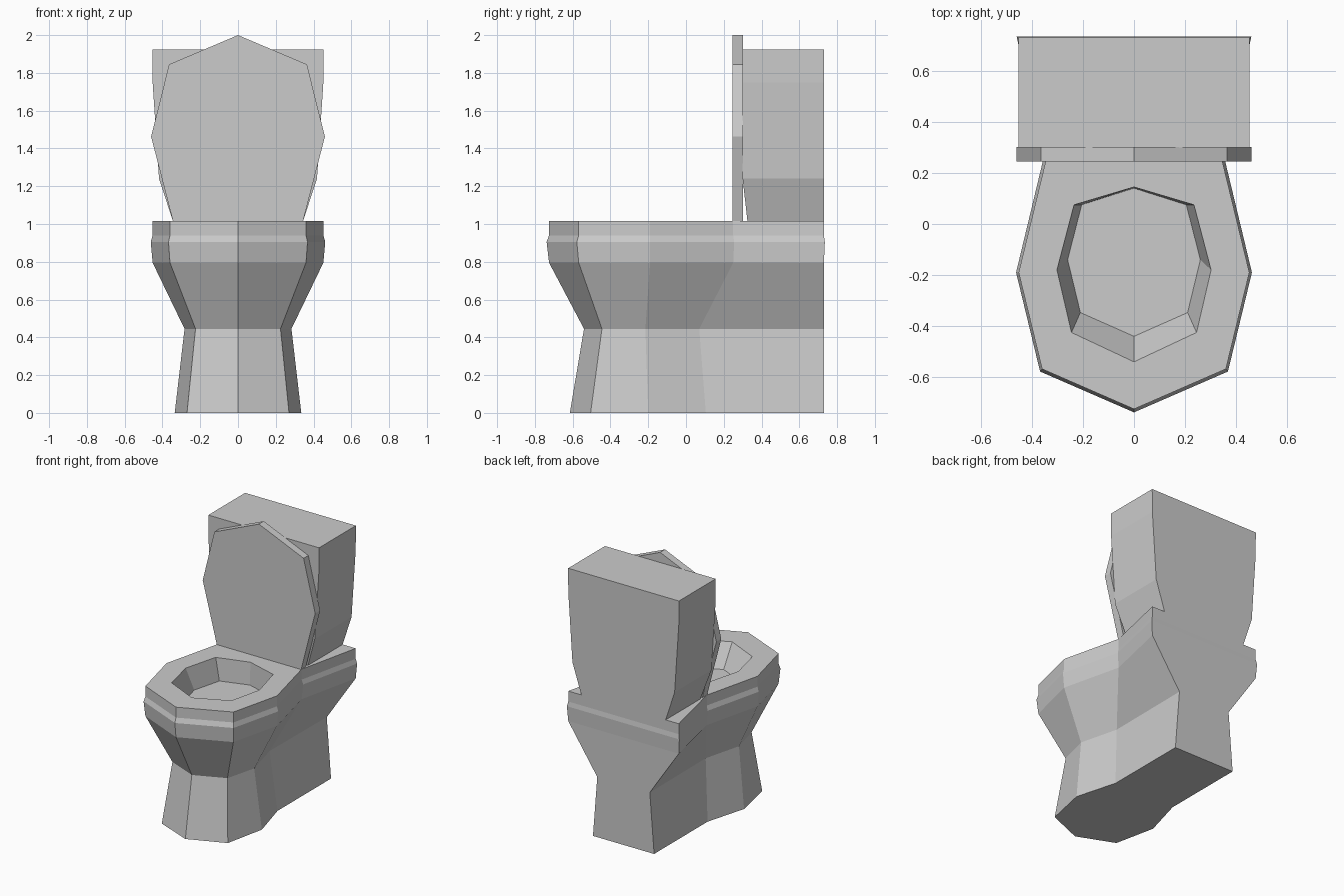
import bpy, bmesh

if "Cube" in bpy.data.objects:
    bpy.data.objects.remove(bpy.data.objects["Cube"])


def full_loop(half, z):
    """Mirror a half outline [(x, y)...] (front to back) into a closed ring."""
    right = [(x, y, z) for x, y in half]
    left = [(-x, y, z) for x, y in reversed(half) if x > 0]
    return right + left


def skin(bm, rings):
    """Bridge consecutive rings with quads and return the vertex rings."""
    vs = [[bm.verts.new(p) for p in r] for r in rings]
    for a, b in zip(vs, vs[1:]):
        for i in range(len(a)):
            j = (i + 1) % len(a)
            bm.faces.new((a[i], a[j], b[j], b[i]))
    return vs


def finish(bm, name):
    bmesh.ops.recalc_face_normals(bm, faces=bm.faces)
    me = bpy.data.meshes.new(name)
    bm.to_mesh(me)
    bm.free()
    ob = bpy.data.objects.new(name, me)
    bpy.context.collection.objects.link(ob)
    return ob


def solid(name, rings):
    bm = bmesh.new()
    vs = skin(bm, rings)
    bm.faces.new(vs[0])
    bm.faces.new(vs[-1])
    return finish(bm, name)


# Bowl and pedestal: half outlines from front tip to back corner
foot = [(0, -.615), (.27, -.505), (.335, -.2), (.25, .105), (.25, .73)]
neck = [(0, -.54), (.225, -.445), (.283, -.215), (.21, .07), (.215, .73)]
rim = [(0, -.725), (.36, -.568), (.452, -.19), (.345, .25), (.452, .73)]
bulge = [(0, -.738), (.368, -.578), (.462, -.19), (.355, .255), (.46, .735)]
hole_top = [(0, -.54), (.245, -.425), (.302, -.18), (.235, .075), (0, .145)]
hole_low = [(0, -.44), (.21, -.347), (.26, -.14), (.205, .075), (0, .14)]

bm = bmesh.new()
outer = skin(bm, [full_loop(h, z) for h, z in (
    (foot, 0), (neck, .445), (rim, .795), (bulge, .905), (rim, .94), (rim, 1.017))])
bm.faces.new(outer[0])
inner = skin(bm, [full_loop(hole_top, 1.017), full_loop(hole_low, .85)])
bm.faces.new(inner[-1])
# flat seat surface between the outer rim and the hole
bmesh.ops.triangle_fill(bm, use_beauty=True,
                        edges=[e for e in bm.edges if e.is_boundary])
finish(bm, "bowl")

# Water tank, tapering towards the bottom
solid("tank", [full_loop([(w, front), (w, .73)], z) for w, front, z in (
    (.345, .325, 1.017), (.418, .30, 1.24), (.452, .30, 1.75), (.453, .30, 1.925))])

# Raised lid standing in front of the tank
lid_half = [(.345, 1.017), (.46, 1.462), (.365, 1.845), (0, 2.0)]
solid("lid", [[(x, y, z) for x, z, y in full_loop(lid_half, y)] for y in (.245, .302)])
